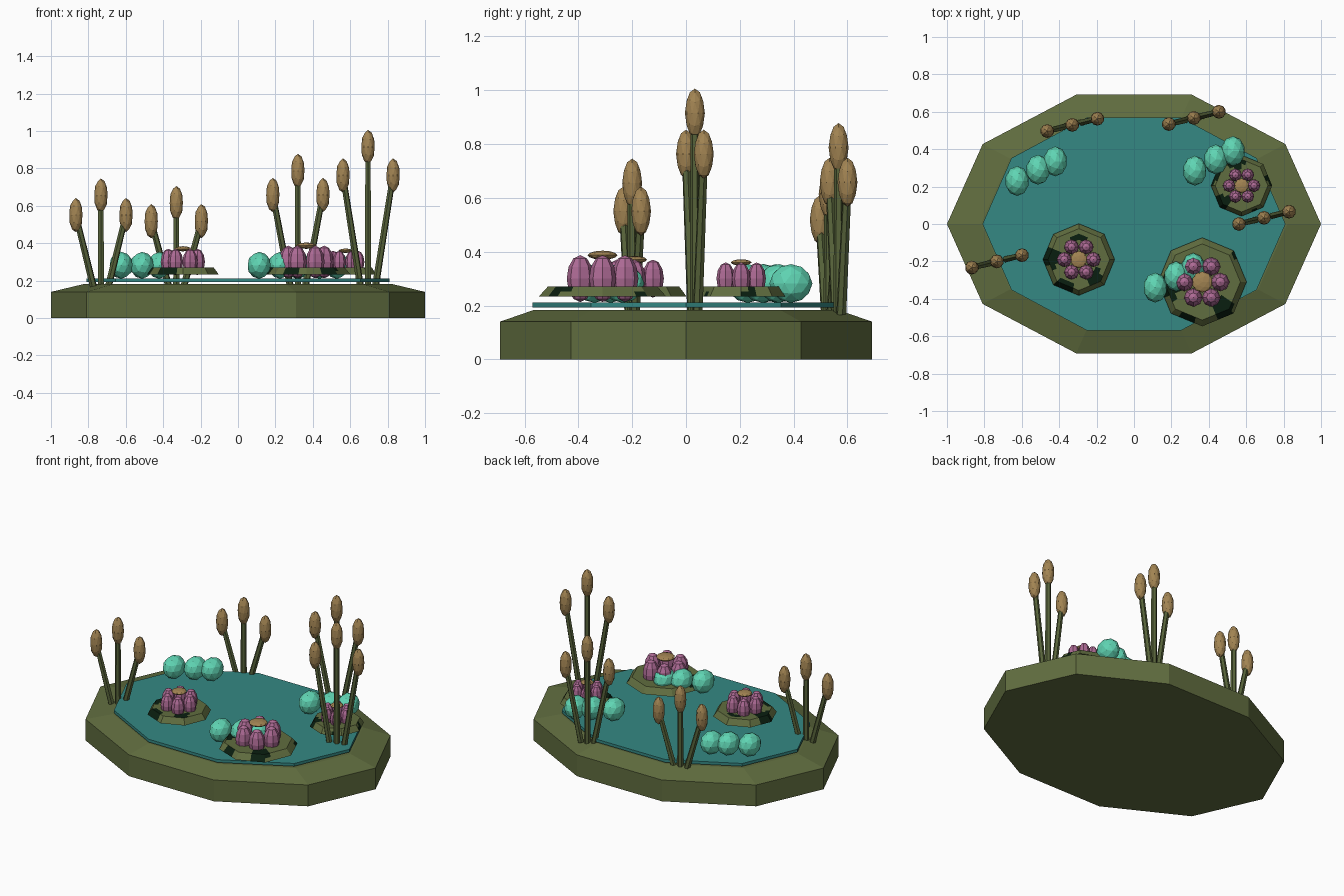
import bpy, bmesh, math
from mathutils import Vector

if "Cube" in bpy.data.objects:
    bpy.data.objects.remove(bpy.data.objects["Cube"])


def material(name, rgb):
    m = bpy.data.materials.new(name)
    m.use_nodes = True
    m.diffuse_color = (*rgb, 1)
    m.node_tree.nodes["Principled BSDF"].inputs["Base Color"].default_value = (*rgb, 1)
    return m


MOSS = material("moss green", (0.118, 0.153, 0.05))
DARK = material("dark green", (0.003, 0.013, 0.005))
STEM = material("stem green", (0.095, 0.125, 0.042))
WATER = material("teal water", (0.035, 0.25, 0.23))
MINT = material("mint", (0.115, 0.66, 0.45))
PINK = material("petal pink", (0.42, 0.145, 0.3))
GOLD = material("golden brown", (0.36, 0.23, 0.085))


def finish(bm, name, *mats):
    bmesh.ops.recalc_face_normals(bm, faces=bm.faces)
    mesh = bpy.data.meshes.new(name)
    bm.to_mesh(mesh)
    bm.free()
    for m in mats:
        mesh.materials.append(m)
    obj = bpy.data.objects.new(name, mesh)
    bpy.context.collection.objects.link(obj)


def polygon(sides, cuts=1):
    """Unit polygon outline, each edge split into equal cuts."""
    corners = [Vector((math.cos(a), math.sin(a)))
               for a in (math.tau * i / sides for i in range(sides))]
    return [corners[i].lerp(corners[(i + 1) % sides], c / cuts)
            for i in range(sides) for c in range(cuts)]


def lofted(outline, profile, centre=(0, 0), squash=1):
    """Stack scaled outlines following (radius, height) pairs and cap the ends."""
    bm = bmesh.new()
    rings = [[bm.verts.new((centre[0] + p.x * r, centre[1] + p.y * r * squash, z))
              for p in outline] for r, z in profile]
    n = len(outline)
    for low, high in zip(rings, rings[1:]):
        for i in range(n):
            j = (i + 1) % n
            bm.faces.new((low[i], low[j], high[j], high[i]))
    bm.faces.new(rings[0][::-1])
    bm.faces.new(rings[-1])
    return bm


def pebble(name, mat, centre, size):
    bm = bmesh.new()
    bmesh.ops.create_icosphere(bm, subdivisions=2, radius=1)
    bmesh.ops.scale(bm, vec=size, verts=bm.verts)
    bmesh.ops.translate(bm, vec=centre, verts=bm.verts)
    finish(bm, name, mat)


def stalk(name, foot, tip, radius):
    foot, tip = Vector(foot), Vector(tip)
    axis = tip - foot
    bm = bmesh.new()
    bmesh.ops.create_cone(bm, cap_ends=True, segments=6, radius1=radius,
                          radius2=radius * 0.85, depth=axis.length)
    bmesh.ops.rotate(bm, matrix=axis.to_track_quat('Z', 'Y').to_matrix(), verts=bm.verts)
    bmesh.ops.translate(bm, vec=(foot + tip) / 2, verts=bm.verts)
    finish(bm, name, STEM)


# Bank and water
finish(lofted(polygon(10), [(1, 0), (1, 0.14), (0.82, 0.183)], squash=0.727), "bank", MOSS)
finish(lofted(polygon(10), [(0.81, 0.193), (0.81, 0.212)], squash=0.74), "water", WATER)


# Lily pads with dark blotches, each carrying a flower
def lily(tag, x, y, s):
    r = 0.237 * s
    bm = lofted(polygon(8, 4), [(r, 0.233), (r * 0.93, 0.252), (r * 0.86, 0.27), (r * 0.72, 0.27),
                                (r * 0.55, 0.27)], (x, y))
    for f in bm.faces:
        c = f.calc_center_median()
        blotch = math.sin((27 * c.x + 11 * c.y) / s) + math.sin((25 * c.y - 13 * c.x) / s) > 0.75
        f.material_index = int(blotch and len(f.verts) == 4)
    finish(bm, tag + "_lily_pad", MOSS, DARK)

    bm = bmesh.new()
    for i in range(6):
        a = math.tau * i / 6
        made = bmesh.ops.create_uvsphere(bm, u_segments=8, v_segments=6, radius=1)["verts"]
        bmesh.ops.scale(bm, vec=Vector((0.05, 0.05, 0.087)) * s, verts=made)
        bmesh.ops.translate(bm, verts=made, vec=(
            x + 0.096 * s * math.cos(a), y + 0.096 * s * math.sin(a), 0.3))
    finish(bm, tag + "_petals", PINK)
    pebble(tag + "_flower_centre", GOLD, (x, y, 0.3 + 0.087 * s),
           Vector((0.056, 0.056, 0.017)) * s)


lily("front_right", -0.295, -0.19, 0.81)
lily("front_left", 0.365, -0.31, 1)
lily("back_left", 0.575, 0.205, 0.69)

# Rows of three mint pebbles
for tag, x, y in (("right", -0.625, 0.23), ("back", 0.325, 0.285), ("front", 0.113, -0.34)):
    for i, (dx, dy) in enumerate(((0, 0), (0.112, 0.06), (0.204, 0.105))):
        pebble(f"{tag}_pebble_{i + 1}", MINT, (x + dx, y + dy, 0.282), (0.064, 0.08, 0.072))

# Reed clumps: a tall middle stalk and two leaning neighbours
for tag, x, y, top in (("right", -0.733, -0.2, 0.745), ("back_right", -0.33, 0.53, 0.705),
                       ("back_left", 0.32, 0.567, 0.877), ("left", 0.695, 0.033, 1.005)):
    for side in (-1, 0, 1):
        height = top if side == 0 else 0.18 + (top - 0.18) * 0.815
        tip = (x + 0.134 * side, y + 0.033 * side, height - 0.09)
        foot = (x + 0.04 * side, y + 0.01 * side, 0.168)
        name = f"{tag}_reed_{side + 2}"
        stalk(name + "_stem", foot, tip, 0.019)
        pebble(name + "_head", GOLD, tip, (0.037, 0.037, 0.091))
